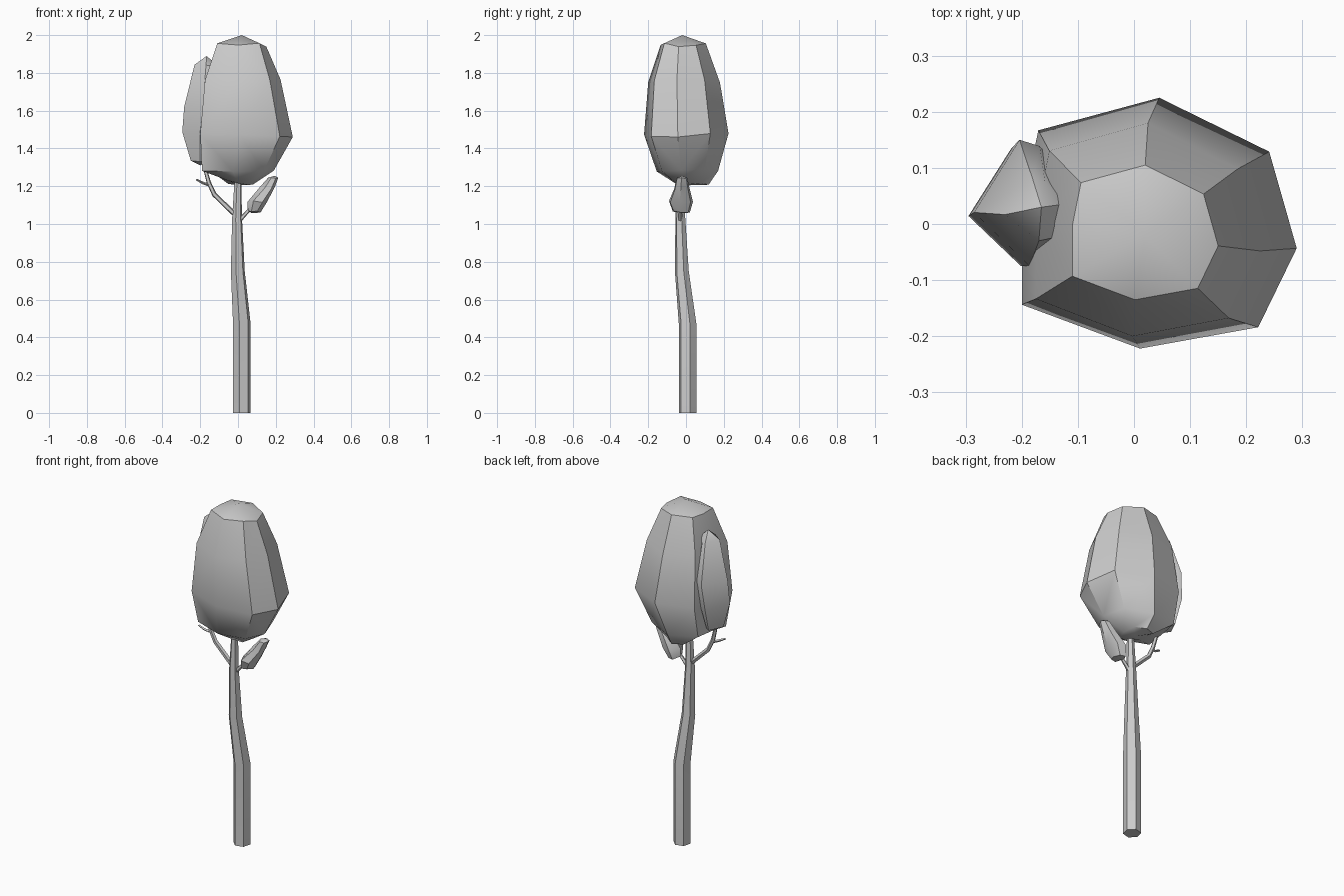
import bpy, bmesh, math, random
from mathutils import Vector

if "Cube" in bpy.data.objects:
    bpy.data.objects.remove(bpy.data.objects["Cube"])

random.seed(4)


def loft(name, rings, bottom=None, top=None, angle=30):
    """Skin a stack of equal-sided rings, closing each end with a point or a flat cap."""
    bm = bmesh.new()
    rows = [[bm.verts.new(p) for p in ring] for ring in rings]
    n = len(rows[0])
    for a, b in zip(rows, rows[1:]):
        for i in range(n):
            j = (i + 1) % n
            bm.faces.new((a[i], a[j], b[j], b[i]))
    for row, pole in ((rows[0], bottom), (rows[-1], top)):
        if pole is None:
            bm.faces.new(row)
        else:
            v = bm.verts.new(pole)
            for i in range(n):
                bm.faces.new((row[i], row[(i + 1) % n], v))
    if bottom is not None:
        bmesh.ops.triangulate(bm, faces=bm.faces[:])
    bmesh.ops.recalc_face_normals(bm, faces=bm.faces[:])
    mesh = bpy.data.meshes.new(name)
    bm.to_mesh(mesh)
    bm.free()
    ob = bpy.data.objects.new(name, mesh)
    bpy.context.collection.objects.link(ob)
    bpy.ops.object.select_all(action='DESELECT')
    ob.select_set(True)
    bpy.context.view_layer.objects.active = ob
    bpy.ops.object.shade_smooth_by_angle(angle=math.radians(angle))
    return ob


def limb(name, path, sides=6, level=False):
    """Tapered tube through (x, y, z, radius) stations."""
    pts = [Vector(p[:3]) for p in path]
    rings = []
    for k, p in enumerate(pts):
        d = pts[min(k + 1, len(pts) - 1)] - pts[max(k - 1, 0)]
        q = Vector((0, 0, 1)).rotation_difference(Vector((0, 0, 1)) if level else d)
        ring = []
        for i in range(sides):
            t = math.radians(15) + i * math.tau / sides
            ring.append(p + q @ Vector((math.cos(t), math.sin(t), 0)) * path[k][3])
        rings.append(ring)
    return loft(name, rings)


def foliage(name, outline, levels, bottom, top, jitter):
    """Faceted leaf mass: outline fitted to (z, xmin, xmax, ymin, ymax) levels."""
    rings = []
    for z, x0, x1, y0, y1 in levels:
        rings.append([((x0 + x1) / 2 + u * (x1 - x0) / 2,
                       (y0 + y1) / 2 + v * (y1 - y0) / 2,
                       z + random.uniform(-jitter, jitter)) for u, v in outline])
    return loft(name, rings, bottom, top, 38)


# Trunk with a bend in the middle
limb("trunk", [(.02, .008, 0, .048), (.02, .008, .475, .048), (-.001, -.022, .75, .038),
               (-.005, -.03, 1.03, .027), (0, -.03, 1.25, .018)], level=True)

# Branches
limb("left_branch", [(-.005, -.03, 1.04, .014), (-.125, -.028, 1.155, .013),
                     (-.155, -.03, 1.22, .012), (-.19, -.02, 1.35, .009)], 5)
limb("left_twig", [(-.15, -.03, 1.205, .008), (-.185, -.045, 1.217, .007),
                   (-.22, -.05, 1.235, .005)], 4)
limb("right_branch", [(0, -.03, 1.01, .012), (.045, -.03, 1.06, .010),
                      (.09, -.025, 1.11, .008)], 5)

# Large crown
foliage("main_crown",
        [(-.88, .74), (0, 1), (.8, .57), (1, -.2), (.72, -.83), (-.14, -1), (-1, -.65), (-1, .1)],
        [(1.22, -.06, .08, -.06, .12), (1.29, -.19, .19, -.155, .17),
         (1.47, -.2, .29, -.222, .225), (1.76, -.175, .225, -.2, .18),
         (1.945, -.11, .15, -.135, .105)],
        (.01, .02, 1.205), (.02, -.02, 2.0), .015)

# Smaller crown on the left branch
foliage("left_crown",
        [(-1, -.15), (-.1, 1), (.3, .9), (1, .2), (.8, -.85), (.1, -1)],
        [(1.335, -.25, -.16, -.05, .09), (1.48, -.295, -.125, -.075, .135),
         (1.62, -.285, -.105, -.075, .15), (1.84, -.23, -.12, -.03, .08)],
        (-.2, .015, 1.31), (-.165, .03, 1.89), .012)

# Small leaf bud on the right branch
foliage("right_bud",
        [(-1, .1), (-.3, 1), (.6, .8), (1, -.1), (.5, -.9), (-.4, -1)],
        [(1.065, .05, .12, -.07, .02), (1.12, .05, .155, -.09, .037),
         (1.19, .115, .195, -.062, .017), (1.24, .16, .213, -.05, .008)],
        (.075, -.025, 1.057), (.195, -.02, 1.255), .006)
